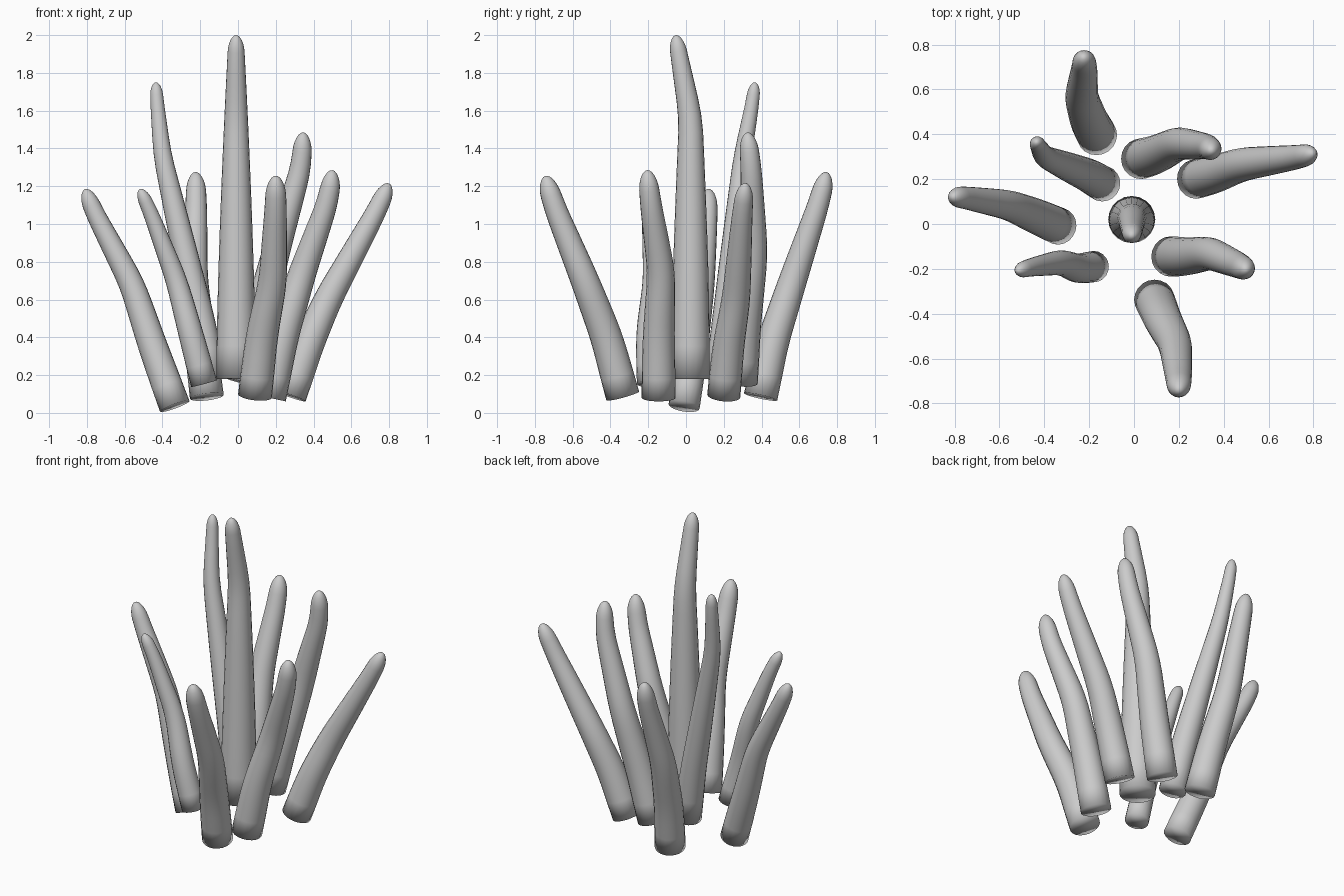
import bpy
import bmesh
import math
from mathutils import Vector

cube = bpy.data.objects.get("Cube")
if cube:
    bpy.data.objects.remove(cube)

SIDES = 20
RINGS = 20

grey = bpy.data.materials.new("pale_grey")
grey.use_nodes = True
colour = (0.6, 0.6, 0.6, 1)
grey.diffuse_color = colour
grey.node_tree.nodes["Principled BSDF"].inputs["Base Color"].default_value = colour


def along(points, dist):
    """Point at a distance along the path, carried straight on past both ends."""
    last = len(points) - 2
    for i in range(last + 1):
        a, b = points[i], points[i + 1]
        span = (b - a).length
        if dist <= span or i == last:
            return a + (b - a) * (dist / span)
        dist -= span


def smooth_along(points, dist, reach):
    """Average neighbouring path points so that the bends are rounded."""
    steps = [-1, -0.5, 0, 0.5, 1]
    return sum((along(points, dist + reach * k) for k in steps), Vector()) / len(steps)


def tentacle(name, base_radius, end_radius, path):
    points = [Vector(p) for p in path]
    length = sum((b - a).length for a, b in zip(points, points[1:]))
    cap = 2.2 * end_radius
    body = length - cap

    # distances and radii: tapering body, then a rounded tip
    stations = [(body * i / RINGS, 1) for i in range(RINGS) if i != 1]
    for k in range(6):
        angle = math.pi / 2 * k / 6
        stations.append((body + cap * math.sin(angle), math.cos(angle)))

    bm = bmesh.new()
    rings = []
    for dist, rounding in stations:
        centre = smooth_along(points, dist, 0.08)
        ahead = smooth_along(points, dist + 0.02, 0.08)
        turn = Vector((0, 0, 1)).rotation_difference(ahead - centre)
        taper = (dist / length) ** 1.5
        radius = (base_radius + (end_radius - base_radius) * taper) * rounding
        ring = []
        for j in range(SIDES):
            a = math.tau * j / SIDES
            ring.append(bm.verts.new(centre + turn @ Vector((math.cos(a), math.sin(a), 0)) * radius))
        rings.append(ring)
    for low, high in zip(rings, rings[1:]):
        for j in range(SIDES):
            k = (j + 1) % SIDES
            bm.faces.new((low[j], low[k], high[k], high[j]))

    # closed base and pointed end
    bm.faces.new(rings[0][::-1])
    tip = bm.verts.new(points[-1])
    for j in range(SIDES):
        bm.faces.new((rings[-1][j], rings[-1][(j + 1) % SIDES], tip))
    for face in bm.faces:
        face.smooth = True

    mesh = bpy.data.meshes.new(name)
    bm.to_mesh(mesh)
    bm.free()
    mesh.materials.append(grey)
    bpy.context.collection.objects.link(bpy.data.objects.new(name, mesh))


# each path: base, lower stem, bend, upper stem, tip
tentacle("centre_tentacle", .105, .04,
         [(-.01, .02, .18), (-.01, .025, .75), (-.01, .025, 1.56), (-.01, -.03, 1.86), (-.01, -.055, 2)])
tentacle("back_tentacle", .09, .048,
         [(-.165, .395, .085), (-.2, .46, .38), (-.235, .565, .7), (-.22, .71, 1.13), (-.225, .745, 1.275)])
tentacle("back_right_tentacle", .08, .031,
         [(-.14, .18, .18), (-.2, .215, .5), (-.4, .3, 1.36), (-.43, .355, 1.66), (-.435, .365, 1.75)])
tentacle("right_tentacle", .083, .043,
         [(-.335, -.01, .035), (-.45, .04, .35), (-.56, .085, .68), (-.77, .12, 1.08), (-.81, .12, 1.185)])
tentacle("front_right_tentacle", .07, .033,
         [(-.18, -.19, .155), (-.25, -.2, .42), (-.325, -.17, .7), (-.47, -.195, 1.08), (-.52, -.21, 1.185)])
tentacle("front_tentacle", .09, .05,
         [(.09, -.335, .09), (.125, -.42, .4), (.185, -.535, .7), (.2, -.7, 1.1), (.2, -.745, 1.255)])
tentacle("front_left_tentacle", .09, .048,
         [(.165, -.145, .08), (.235, -.145, .4), (.34, -.13, .74), (.48, -.19, 1.13), (.5, -.205, 1.285)])
tentacle("left_tentacle", .088, .045,
         [(.275, .2, .09), (.37, .225, .36), (.475, .265, .6), (.74, .3, 1.08), (.8, .315, 1.215)])
tentacle("back_left_tentacle", .09, .046,
         [(.03, .29, .16), (.1, .31, .45), (.2, .36, .85), (.335, .345, 1.3), (.345, .325, 1.485)])
